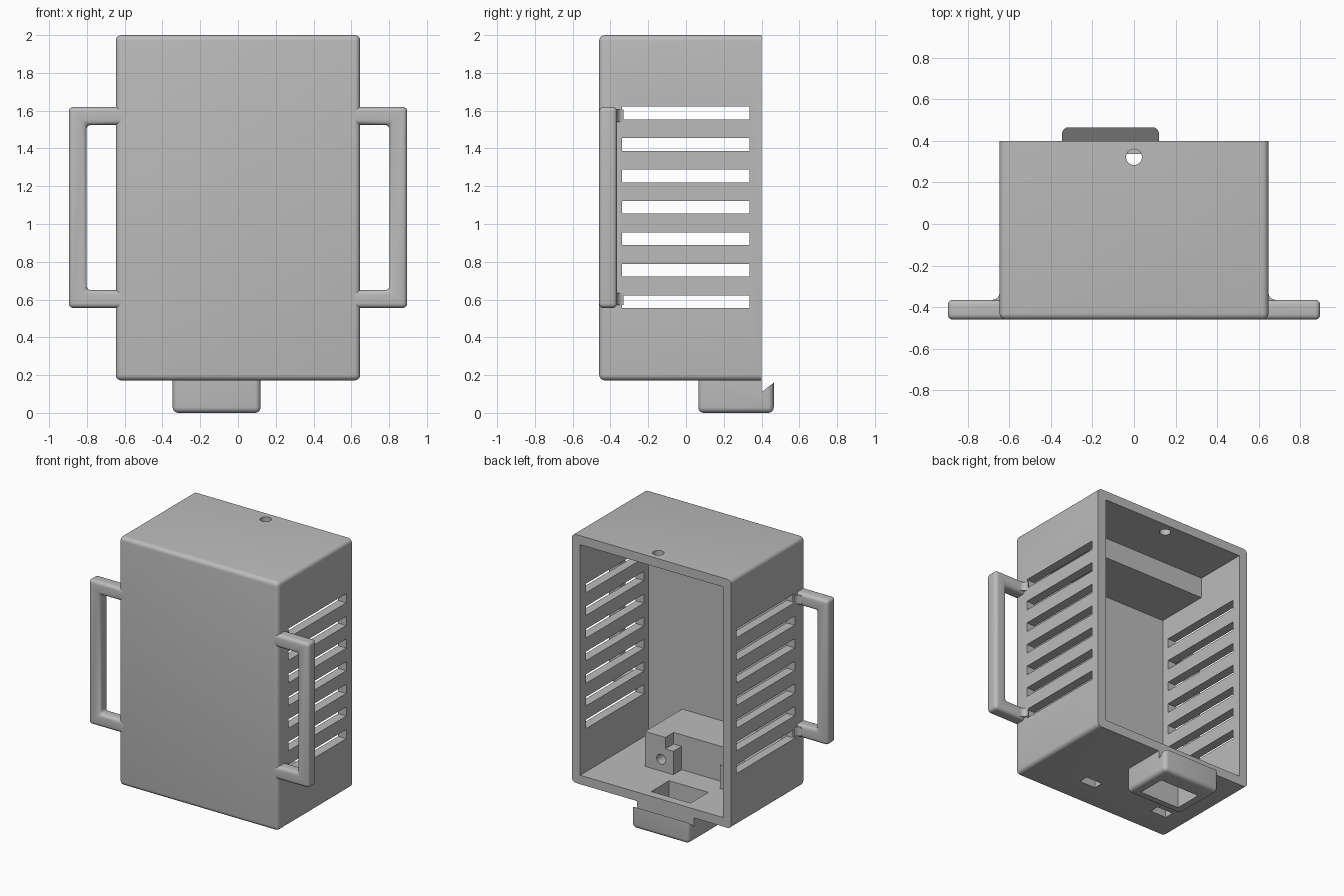
import bpy, bmesh, math
from mathutils import Matrix, Vector

if "Cube" in bpy.data.objects:
    bpy.data.objects.remove(bpy.data.objects["Cube"])

grey = bpy.data.materials.new("plain grey")
grey.use_nodes = True
grey.diffuse_color = (0.5, 0.5, 0.5, 1)
grey.node_tree.nodes["Principled BSDF"].inputs["Base Color"].default_value = (0.5, 0.5, 0.5, 1)


def add_box(bm, lo, hi):
    lo, hi = Vector(lo), Vector(hi)
    m = Matrix.Translation((lo + hi) / 2) @ Matrix.Diagonal((*(hi - lo), 1))
    bmesh.ops.create_cube(bm, size=1, matrix=m)


def finish(bm, name):
    bmesh.ops.recalc_face_normals(bm, faces=bm.faces)
    mesh = bpy.data.meshes.new(name)
    bm.to_mesh(mesh)
    bm.free()
    ob = bpy.data.objects.new(name, mesh)
    bpy.context.collection.objects.link(ob)
    mesh.materials.append(grey)
    return ob


def boxes(name, *spans):
    bm = bmesh.new()
    for lo, hi in spans:
        add_box(bm, lo, hi)
    return finish(bm, name)


def rod(name, centre, radius, length, axis):
    bm = bmesh.new()
    turn = Matrix.Rotation(math.pi / 2, 4, "X") if axis == "y" else Matrix()
    bmesh.ops.create_cone(bm, cap_ends=True, segments=32, radius1=radius, radius2=radius,
                          depth=length, matrix=Matrix.Translation(centre) @ turn)
    return finish(bm, name)


def prism(name, points, start, depth):
    """Extrude a closed profile by the depth vector."""
    bm = bmesh.new()
    face = bm.faces.new([bm.verts.new(Vector(p) + Vector(start)) for p in points])
    out = bmesh.ops.extrude_face_region(bm, geom=[face])
    bmesh.ops.translate(bm, vec=depth, verts=[v for v in out["geom"] if isinstance(v, bmesh.types.BMVert)])
    return finish(bm, name)


def apply(ob, kind, **settings):
    mod = ob.modifiers.new(kind, kind)
    for key, value in settings.items():
        setattr(mod, key, value)
    bpy.context.view_layer.objects.active = ob
    bpy.ops.object.modifier_apply(modifier=mod.name)


def combine(ob, other, operation="DIFFERENCE"):
    apply(ob, "BOOLEAN", object=other, operation=operation, solver="EXACT")
    bpy.data.objects.remove(other)


def round_edges(ob, width, rule):
    """Round the edges whose end points satisfy the rule."""
    bm = bmesh.new()
    bm.from_mesh(ob.data)
    edges = [e for e in bm.edges if rule(e.verts[0].co, e.verts[1].co)]
    bmesh.ops.bevel(bm, geom=edges, offset=width, segments=5, profile=0.5, affect="EDGES")
    bm.to_mesh(ob.data)
    bm.free()


def smooth(ob):
    bpy.ops.object.select_all(action="DESELECT")
    ob.select_set(True)
    bpy.context.view_layer.objects.active = ob
    bpy.ops.object.shade_smooth_by_angle(angle=math.radians(35))


W, FRONT, BACK, BASE, TOP = 0.647, -0.46, 0.40, 0.172, 2.0
WALL = 0.066
FLOOR = BASE + WALL
MID = -0.113  # centre line of the hook and the floor mount

# Hollow case with an open back
case = boxes("case", ((-W, FRONT, BASE), (W, BACK, TOP)))
round_edges(case, 0.03, lambda a, b: min(a.y, b.y) < 0)
combine(case, boxes("case_cutter", ((-W + WALL, FRONT + WALL, FLOOR), (W - WALL, 1, TOP - WALL))))

# Seven vents through both side walls
vents = [((-1, -0.34, z), (1, 0.335, z + 0.067)) for z in [0.555 + i * 0.1665 for i in range(7)]]
combine(case, boxes("vent_cutter", *vents))
combine(case, rod("top_hole_cutter", (0, 0.322, TOP), 0.038, 0.4, "z"))

# Opening that runs through the floor and the hook
opening = ((MID - 0.16, 0.13, -0.2), (MID + 0.16, 0.338, 0.4))
combine(case, boxes("floor_cutter", opening))

# Nut pockets in the floor, mirrored about the mount's centre
PX, PY = 0.308, -0.215
pockets = [((MID + s * PX - 0.065, PY - 0.035, 0), (MID + s * PX + 0.065, PY + 0.035, 0.4)) for s in (-1, 1)]
combine(case, boxes("case_pocket_cutter", *pockets))
smooth(case)

# Rib across the ceiling
rib = boxes("ceiling_rib", ((-W + WALL, FRONT + WALL, 1.785), (W - WALL, 0.007, TOP - WALL)))

# Floor mount with a stepped screw tab at each end
inner = FRONT + WALL
mount = boxes("floor_mount", ((MID - 0.42, inner, FLOOR), (MID + 0.42, -0.06, 0.495)))
for s in (-1, 1):
    for near, top in ((0.255, 0.495), (0.19, 0.41)):
        xs = sorted((MID + s * near, MID + s * 0.42))
        combine(mount, boxes("tab", ((xs[0], -0.1, FLOOR), (xs[1], 0.037, top))), "UNION")
for s in (-1, 1):
    combine(mount, rod("screw_cutter", (MID + s * 0.29, -0.05, 0.325), 0.036, 0.5, "y"))
combine(mount, boxes("mount_pocket_cutter", *pockets))
smooth(mount)

# Hook below the floor, with a slanted lip behind the case
hook_profile = [(0, 0.065, 0), (0, 0.465, 0), (0, 0.465, 0.16), (0, BACK, 0.11),
                (0, BACK, BASE), (0, 0.065, BASE)]
hook = prism("hook", hook_profile, (MID - 0.233, 0, 0), (0.466, 0, 0))


def outer_edge(a, b):
    bottom = max(a.z, b.z) < 0.01
    upright = abs(a.z - b.z) > 0.1 and abs(a.y - b.y) < 0.01 and (a.y < 0.1 or a.y > 0.45)
    return bottom or upright


round_edges(hook, 0.03, outer_edge)
combine(hook, boxes("hook_cutter", opening))
smooth(hook)

# Side handles, each with a fillet where the arms meet the case
for side, s in (("left", 1), ("right", -1)):
    def across(x0, x1, y0, y1, z0, z1):
        xs = sorted((s * x0, s * x1))
        return (xs[0], y0, z0), (xs[1], y1, z1)

    handle = boxes(side + "_handle", across(0.61, 0.896, FRONT, -0.365, 0.555, 1.62))
    combine(handle, boxes("grip_cutter", across(0.5, 0.802, -1, 0, 0.65, 1.525)))
    round_edges(handle, 0.025, lambda a, b: max(abs(a.x), abs(b.x)) > 0.7)
    smooth(handle)
    r = 0.035
    arc = [(s * (W + r - r * math.cos(t)), -0.365 + r - r * math.sin(t), 0)
           for t in [i * math.pi / 12 for i in range(7)]]
    corner = [(s * (W + r), -0.4, 0), (s * (W - 0.01), -0.4, 0), (s * (W - 0.01), -0.365 + r, 0)]
    for place, z in (("lower", 0.57), ("upper", 1.54)):
        smooth(prism(side + "_" + place + "_fillet", arc + corner, (0, 0, z), (0, 0, 0.065)))
